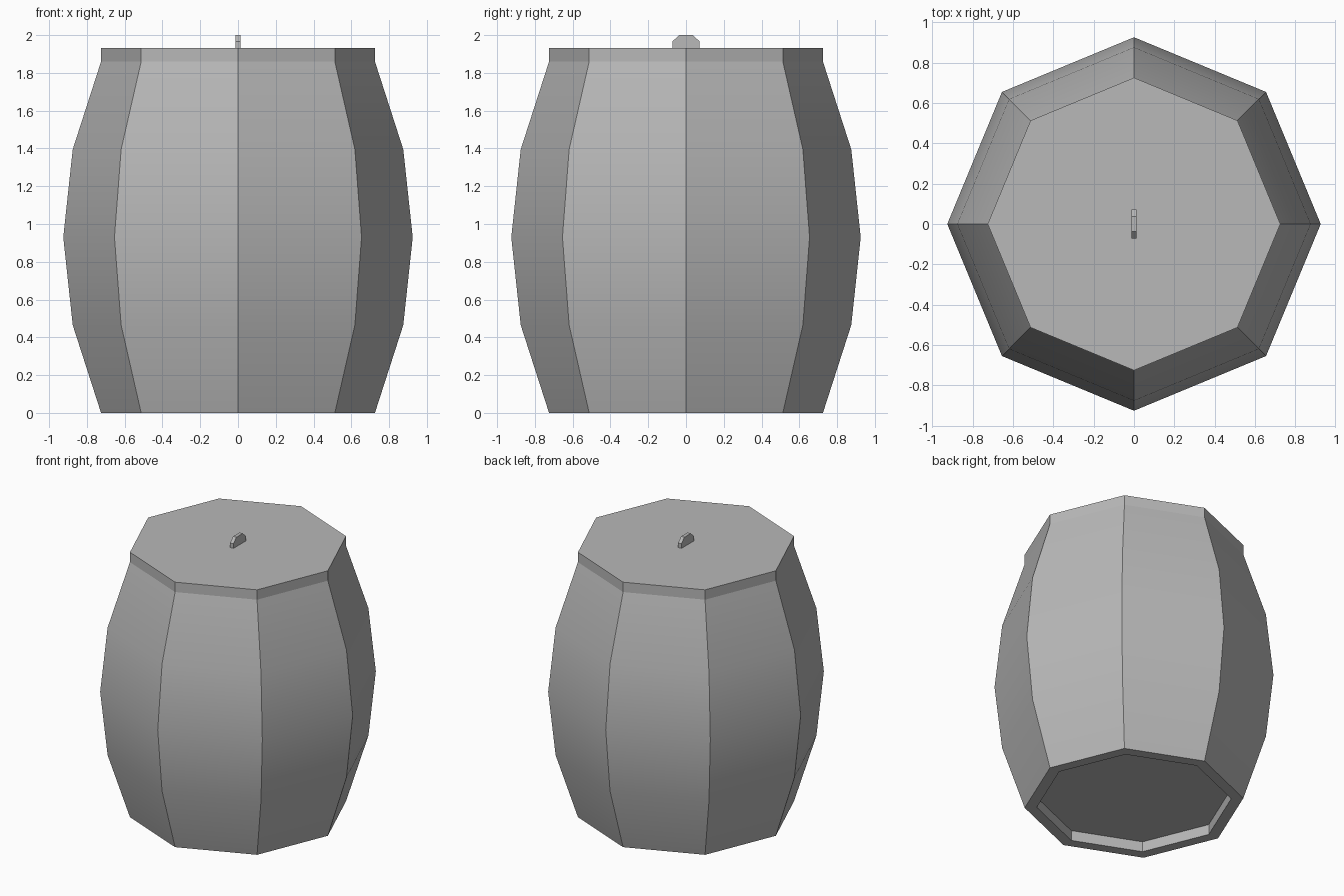
import bpy
import bmesh
import math

cube = bpy.data.objects.get("Cube")
if cube:
    bpy.data.objects.remove(cube, do_unlink=True)

SIDES = 8

# One plain grey for the whole barrel
grey = bpy.data.materials.new("plain grey")
grey.use_nodes = True
colour = (0.48, 0.48, 0.48, 1)
grey.diffuse_color = colour
grey.node_tree.nodes["Principled BSDF"].inputs["Base Color"].default_value = colour


def finish(name, bm):
    """Turn a bmesh into a named object with smooth faces and sharp corners."""
    bmesh.ops.recalc_face_normals(bm, faces=bm.faces)
    mesh = bpy.data.meshes.new(name)
    bm.to_mesh(mesh)
    bm.free()
    mesh.materials.append(grey)
    obj = bpy.data.objects.new(name, mesh)
    bpy.context.collection.objects.link(obj)
    bpy.ops.object.select_all(action="DESELECT")
    obj.select_set(True)
    bpy.context.view_layer.objects.active = obj
    bpy.ops.object.shade_smooth_by_angle(angle=math.radians(30))
    return obj


def lathe(name, profile):
    """Stack eight-sided rings along a (radius, height) profile and cap both ends."""
    bm = bmesh.new()
    rings = []
    for radius, z in profile:
        angles = [math.tau * i / SIDES for i in range(SIDES)]
        rings.append([bm.verts.new((radius * math.cos(a), radius * math.sin(a), z))
                      for a in angles])
    for low, high in zip(rings, rings[1:]):
        for i in range(SIDES):
            j = (i + 1) % SIDES
            bm.faces.new((low[i], low[j], high[j], high[i]))
    bm.faces.new(rings[0])
    bm.faces.new(rings[-1])
    return finish(name, bm)


# Bulging body with a recessed base
lathe("barrel_body", [(0.645, 0.075), (0.645, 0), (0.725, 0), (0.875, 0.465),
                      (0.925, 0.93), (0.875, 1.395), (0.725, 1.86)])

# Straight-sided lid
lathe("lid", [(0.725, 1.86), (0.725, 1.932)])

# Thin chamfered grip across the lid
bm = bmesh.new()
outline = [(-0.072, 1.93), (-0.072, 1.966), (-0.037, 2),
           (0.037, 2), (0.072, 1.966), (0.072, 1.93)]
side = bm.faces.new([bm.verts.new((-0.013, y, z)) for y, z in outline])
extruded = bmesh.ops.extrude_face_region(bm, geom=[side], use_keep_orig=True)
moved = [v for v in extruded["geom"] if isinstance(v, bmesh.types.BMVert)]
bmesh.ops.translate(bm, verts=moved, vec=(0.026, 0, 0))
finish("lid_grip", bm)
